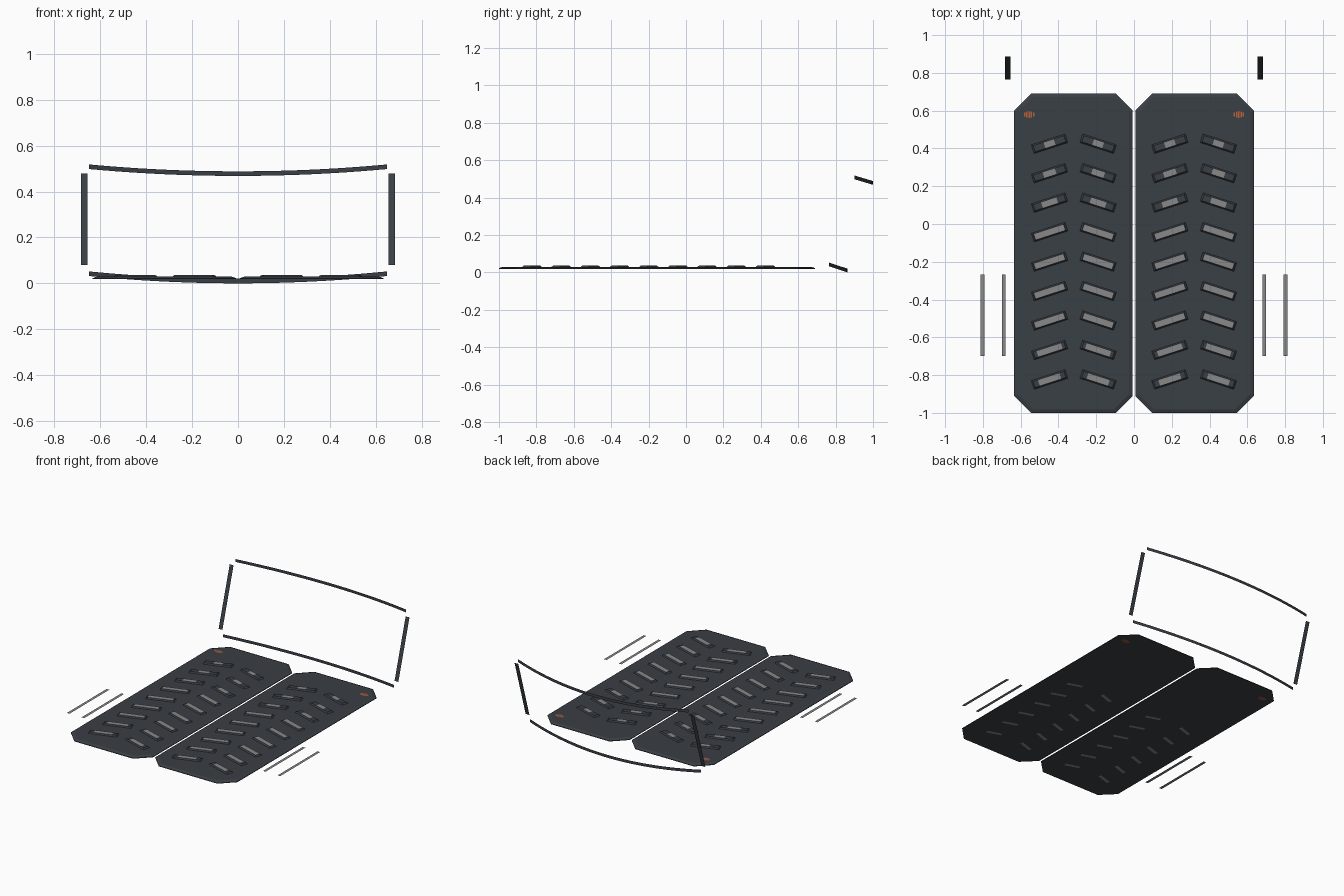
import bpy, math
from mathutils import Matrix, Vector

cube = bpy.data.objects.get("Cube")
if cube:
    bpy.data.objects.remove(cube, do_unlink=True)


def material(name, rgb):
    m = bpy.data.materials.new(name)
    m.use_nodes = True
    m.diffuse_color = (*rgb, 1)
    m.node_tree.nodes["Principled BSDF"].inputs["Base Color"].default_value = (*rgb, 1)
    return m


CHARCOAL = material("charcoal", (0.042, 0.05, 0.06))
GREY = material("mid grey", (0.25, 0.25, 0.25))
ORANGE = material("orange", (0.5, 0.12, 0.04))


def make(name, verts, faces, mat):
    mesh = bpy.data.meshes.new(name)
    mesh.from_pydata([tuple(v) for v in verts], [], faces)
    mesh.materials.append(mat)
    obj = bpy.data.objects.new(name, mesh)
    bpy.context.collection.objects.link(obj)
    return obj


def octagon(hx, hy, cut):
    return [(hx, cut - hy), (hx, hy - cut), (hx - cut, hy), (cut - hx, hy),
            (-hx, hy - cut), (-hx, cut - hy), (cut - hx, -hy), (hx - cut, -hy)]


def rectangle(hx, hy):
    return [(hx, -hy), (hx, hy), (-hx, hy), (-hx, -hy)]


def loft(name, layers, mat, centre=(0, 0), angle=0):
    """Stack of outlines (outline, z) bridged into a closed solid."""
    place = Matrix.Translation((*centre, 0)) @ Matrix.Rotation(angle, 4, "Z")
    n = len(layers[0][0])
    verts = [place @ Vector((*p, z)) for outline, z in layers for p in outline]
    faces = [tuple(reversed(range(n))), tuple(range(len(verts) - n, len(verts)))]
    for k in range(len(layers) - 1):
        a, b = k * n, (k + 1) * n
        faces += [(a + i, a + (i + 1) % n, b + (i + 1) % n, b + i) for i in range(n)]
    return make(name, verts, faces, mat)


def flat(name, hx, hy, z, mat, centre, angle=0):
    """Single sheet rectangle."""
    place = Matrix.Translation((*centre, z)) @ Matrix.Rotation(angle, 4, "Z")
    return make(name, [place @ Vector((*p, 0)) for p in rectangle(hx, hy)], [(0, 1, 2, 3)], mat)


def ribbon(name, y_end, y_mid, z_end, z_mid, height, steps=24):
    """Upright bowed strip running across the model."""
    verts = []
    for i in range(steps + 1):
        t = 2 * i / steps - 1
        y = y_mid + (y_end - y_mid) * t * t
        z = z_mid + (z_end - z_mid) * t * t
        verts += [(0.65 * t, y, z), (0.65 * t, y, z + height)]
    faces = [(2 * i, 2 * i + 2, 2 * i + 3, 2 * i + 1) for i in range(steps)]
    obj = make(name, verts, faces, CHARCOAL)
    obj.data.shade_smooth()


BOTTOM, TOP, RIB_TOP = 0.018, 0.029, 0.037
PANEL_Y = -0.155
# How much of each row of ribs is grey, from back to front
COVER = [0.33, 0.4, 0.5, 0.95, 0.95, 0.95, 0.95, 0.8, 0.7]

for side, label in ((1, "left"), (-1, "right")):
    # Panel with clipped corners and a sloping rim
    loft(label + "_panel",
         [(octagon(0.313, 0.846, 0.09), BOTTOM),
          (octagon(0.313, 0.846, 0.09), BOTTOM + 0.004),
          (octagon(0.295, 0.828, 0.083), TOP)],
         CHARCOAL, (side * 0.321, PANEL_Y))

    # Chevron ribs with grey strips
    for row, cover in enumerate(COVER):
        y = 0.425 - 0.156 * row
        for part, x, turn in (("inner", 0.19, 1), ("outer", 0.447, -1)):
            centre = (side * x, y)
            angle = side * turn * math.radians(18)
            name = f"{label}_{part}_rib_{row + 1}"
            loft(name, [(rectangle(0.096, 0.026), TOP - 0.002),
                        (rectangle(0.085, 0.017), RIB_TOP)], CHARCOAL, centre, angle)
            flat(name + "_strip", 0.085 * cover, 0.0165, RIB_TOP + 0.0008, GREY, centre, angle)
            if row > 2:
                flat(name + "_underside", 0.05, 0.011, BOTTOM - 0.0008, GREY, centre, angle)

    # Striped marker near the back outer corner, on both faces
    for i in range(5):
        for face, z in (("top", TOP + 0.001), ("under", BOTTOM - 0.001)):
            flat(f"{label}_marker_{face}_{i + 1}", 0.004, 0.019 - 0.004 * abs(i - 2), z, ORANGE,
                 (side * 0.555 + 0.012 * (i - 2), 0.58))

    # Pair of thin side rails
    for part, x in (("inner", 0.69), ("outer", 0.802)):
        flat(f"{label}_{part}_rail", 0.01, 0.216, 0.027, GREY, (side * x, -0.484))

    # Leaning upright of the rear frame
    a, b = side * 0.655, side * 0.684
    make(label + "_frame_upright",
         [(a, 0.766, 0.08), (b, 0.766, 0.08), (b, 0.887, 0.478), (a, 0.887, 0.478)],
         [(0, 1, 2, 3)], CHARCOAL)

# Bowed top and bottom of the rear frame
ribbon("frame_bottom", 0.765, 0.863, 0.032, 0.0, 0.02)
ribbon("frame_top", 0.9, 1.0, 0.498, 0.468, 0.02)
